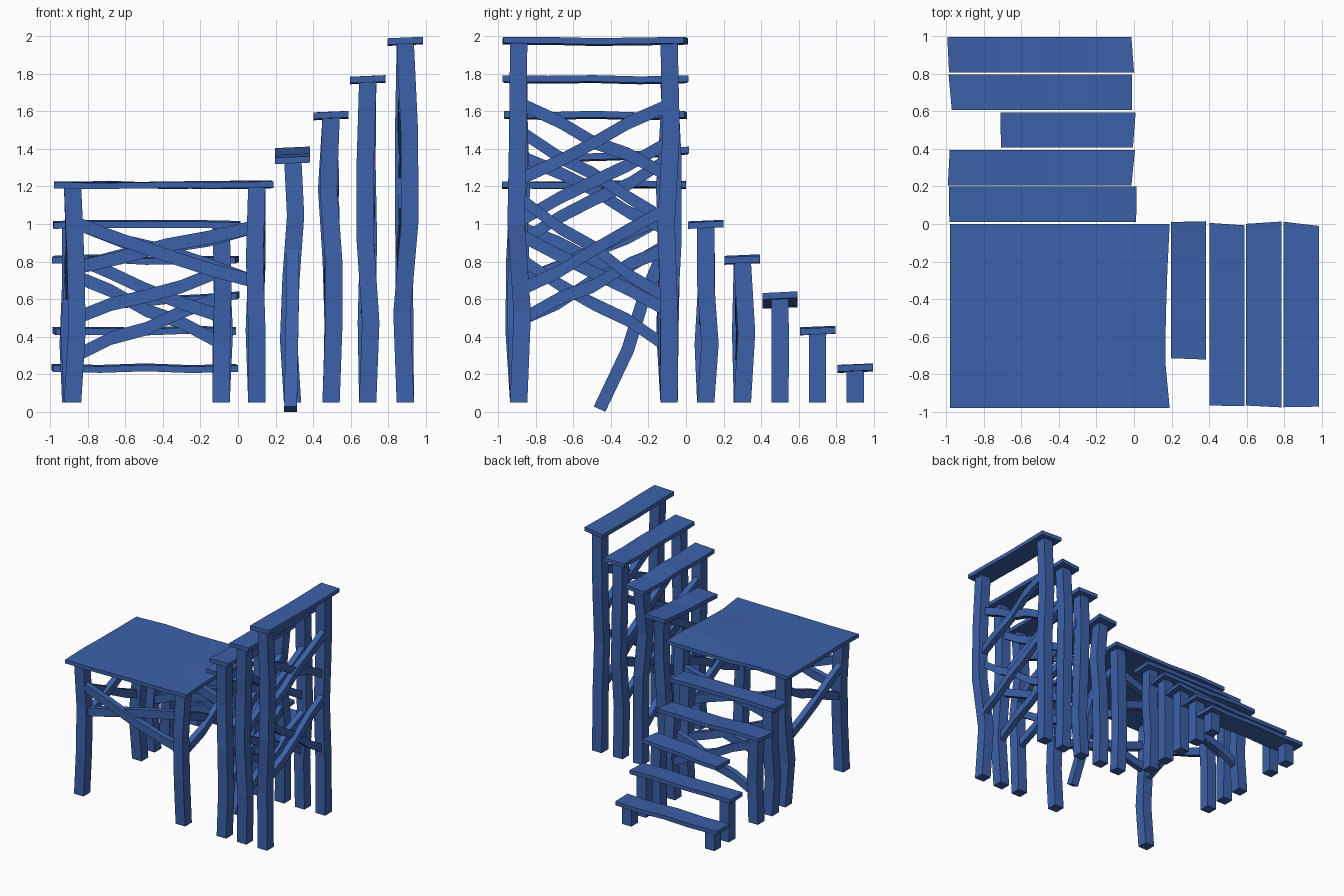
import bpy, bmesh, random
from mathutils import Vector

if "Cube" in bpy.data.objects:
    bpy.data.objects.remove(bpy.data.objects["Cube"])

random.seed(7)
blue = bpy.data.materials.new("blue_wood")
blue.diffuse_color = (0.045, 0.12, 0.40, 1)
blue.use_nodes = True
blue.node_tree.nodes["Principled BSDF"].inputs["Base Color"].default_value = blue.diffuse_color


def beam(name, pts, u, v, ragged=0.0):
    """Four-sided bar swept through pts; u and v are half-size vectors."""
    u, v = Vector(u), Vector(v)
    bm = bmesh.new()
    rings = []
    for p in pts:
        p = Vector(p)
        rings.append([bm.verts.new(p + a * u + b * v)
                      for a, b in ((-1, -1), (1, -1), (1, 1), (-1, 1))])
    for r, s in zip(rings, rings[1:]):
        for i in range(4):
            j = (i + 1) % 4
            bm.faces.new((r[i], r[j], s[j], s[i]))
    bm.faces.new(rings[0][::-1])
    bm.faces.new(rings[-1])
    # ragged ends
    if ragged:
        d = (Vector(pts[-1]) - Vector(pts[0])).normalized()
        for r in (rings[0], rings[-1]):
            for k in (0, 1):
                off = d * random.uniform(-ragged, ragged)
                r[k].co += off
                r[3 - k].co += off
    bmesh.ops.recalc_face_normals(bm, faces=bm.faces[:])
    me = bpy.data.meshes.new(name)
    bm.to_mesh(me)
    bm.free()
    me.materials.append(blue)
    ob = bpy.data.objects.new(name, me)
    bpy.context.collection.objects.link(ob)
    return ob


def at(axis, a, c, z):
    """a runs along the plank, c across it."""
    return (a, c, z) if axis == 'x' else (c, a, z)


def leg(name, x, y, top, wob=0.025):
    n = 2 if top < 0.45 else 3 if top < 0.9 else 4 if top < 1.3 else 5
    pts = []
    for i in range(n):
        k = wob if 0 < i < n - 1 else 0
        if top < 0.5:
            k = 0
        pts.append((x + random.uniform(-k, k), y + random.uniform(-k, k),
                    0.05 + (top - 0.05) * i / (n - 1)))
    beam(name, pts, (0.046, 0, 0), (0, 0.046, 0))


def brace(name, axis, a0, z0, a1, z1, c):
    pts = []
    for i in range(5):
        t = i / 4
        k = 0.018 if 0 < i < 4 else 0
        pts.append(at(axis, a0 + (a1 - a0) * t, c + random.uniform(-k, k) * 0.6,
                      z0 + (z1 - z0) * t + random.uniform(-k, k)))
    beam(name, pts, at(axis, 0, 0.025, 0), (0, 0, 0.036))


def plank(name, axis, a0, a1, c, z0, z1):
    pts = []
    for i in range(5):
        t = i / 4
        k = 0.008 if 0 < i < 4 else 0
        pts.append(at(axis, a0 + (a1 - a0) * t, c, z0 + (z1 - z0) * t + random.uniform(-k, k)))
    beam(name, pts, at(axis, 0, 0.094, 0.004), (0, 0, 0.017), 0.015)


def frame(name, axis, c, z, braces, broken=False):
    """One step: plank, legs and crossing braces."""
    start = -0.71 if broken else -0.98
    plank(name + "_tread", axis, start, 0.0, c, z - (0.05 if broken else 0), z)
    for side, a in (("far", -0.89), ("near", -0.09)):
        if broken and side == "far":
            continue
        x, y, _ = at(axis, a, c, 0)
        leg(f"{name}_{side}_leg", x, y, z - 0.015)
    for i, (zl, zr) in enumerate(braces):
        brace(f"{name}_brace_{i}", axis, -0.86, zl, -0.12, zr, c + (0.012 if i % 2 else -0.012))


# lower flight, climbing toward -y
frame("lower_step_1", 'x', 0.90, 0.235, [])
frame("lower_step_2", 'x', 0.70, 0.43, [])
frame("lower_step_3", 'x', 0.50, 0.62, [], True)
frame("lower_step_4", 'x', 0.30, 0.81, [(0.30, 0.60), (0.72, 0.38)])
frame("lower_step_5", 'x', 0.105, 0.995, [(0.50, 0.74), (0.82, 0.52)])

# upper flight, climbing toward +x
frame("upper_step_1", 'y', 0.29, 1.39, [], True)
frame("upper_step_2", 'y', 0.495, 1.58, [(1.35, 0.98), (0.92, 1.33), (0.80, 0.36), (0.50, 0.88)])
frame("upper_step_3", 'y', 0.69, 1.77, [(1.48, 1.03), (1.03, 1.42), (0.93, 0.55), (0.50, 0.86)])
frame("upper_step_4", 'y', 0.89, 1.975, [(1.63, 1.27), (1.25, 1.62), (1.12, 0.62), (0.66, 1.07)])

# fallen brace under the broken upper step
beam("fallen_brace", [(0.28, -0.46, 0.015), (0.285, -0.31, 0.33), (0.29, -0.23, 0.59),
                      (0.29, -0.12, 0.85)], (0.034, 0, 0), (0, 0.031, -0.014))

# landing
bm = bmesh.new()
n = 4
top = {}
for i in range(n + 1):
    for j in range(n + 1):
        x = -0.98 + 1.17 * i / n
        y = -0.98 + 0.98 * j / n
        if i == n and 0 < j < n:
            x -= random.uniform(0, 0.025)
        z = 1.21 + random.uniform(-0.008, 0.008)
        top[i, j] = [bm.verts.new((x, y, z + s)) for s in (-0.016, 0.016)]
for i in range(n):
    for j in range(n):
        q = [top[i, j], top[i + 1, j], top[i + 1, j + 1], top[i, j + 1]]
        bm.faces.new([v[1] for v in q])
        bm.faces.new([v[0] for v in q[::-1]])
rim = ([(i, 0) for i in range(n)] + [(n, j) for j in range(n)]
       + [(i, n) for i in range(n, 0, -1)] + [(0, j) for j in range(n, 0, -1)])
for p, q in zip(rim, rim[1:] + rim[:1]):
    bm.faces.new((top[p][0], top[q][0], top[q][1], top[p][1]))
bmesh.ops.recalc_face_normals(bm, faces=bm.faces[:])
me = bpy.data.meshes.new("landing_deck")
bm.to_mesh(me)
bm.free()
me.materials.append(blue)
bpy.context.collection.objects.link(bpy.data.objects.new("landing_deck", me))

# landing legs and braces
for i, x in enumerate((-0.88, 0.10)):
    for j, y in enumerate((-0.89, -0.09)):
        leg(f"landing_leg_{i}{j}", x, y, 1.2)
    brace(f"landing_side_brace_{i}a", 'y', -0.86, 0.97, -0.12, 0.62, x - 0.012)
    brace(f"landing_side_brace_{i}b", 'y', -0.86, 0.70, -0.12, 1.03, x + 0.012)
for j, y in enumerate((-0.89, -0.09)):
    brace(f"landing_cross_brace_{j}a", 'x', -0.85, 1.0, 0.07, 0.70, y - 0.012)
    brace(f"landing_cross_brace_{j}b", 'x', -0.85, 0.77, 0.07, 0.98, y + 0.012)
